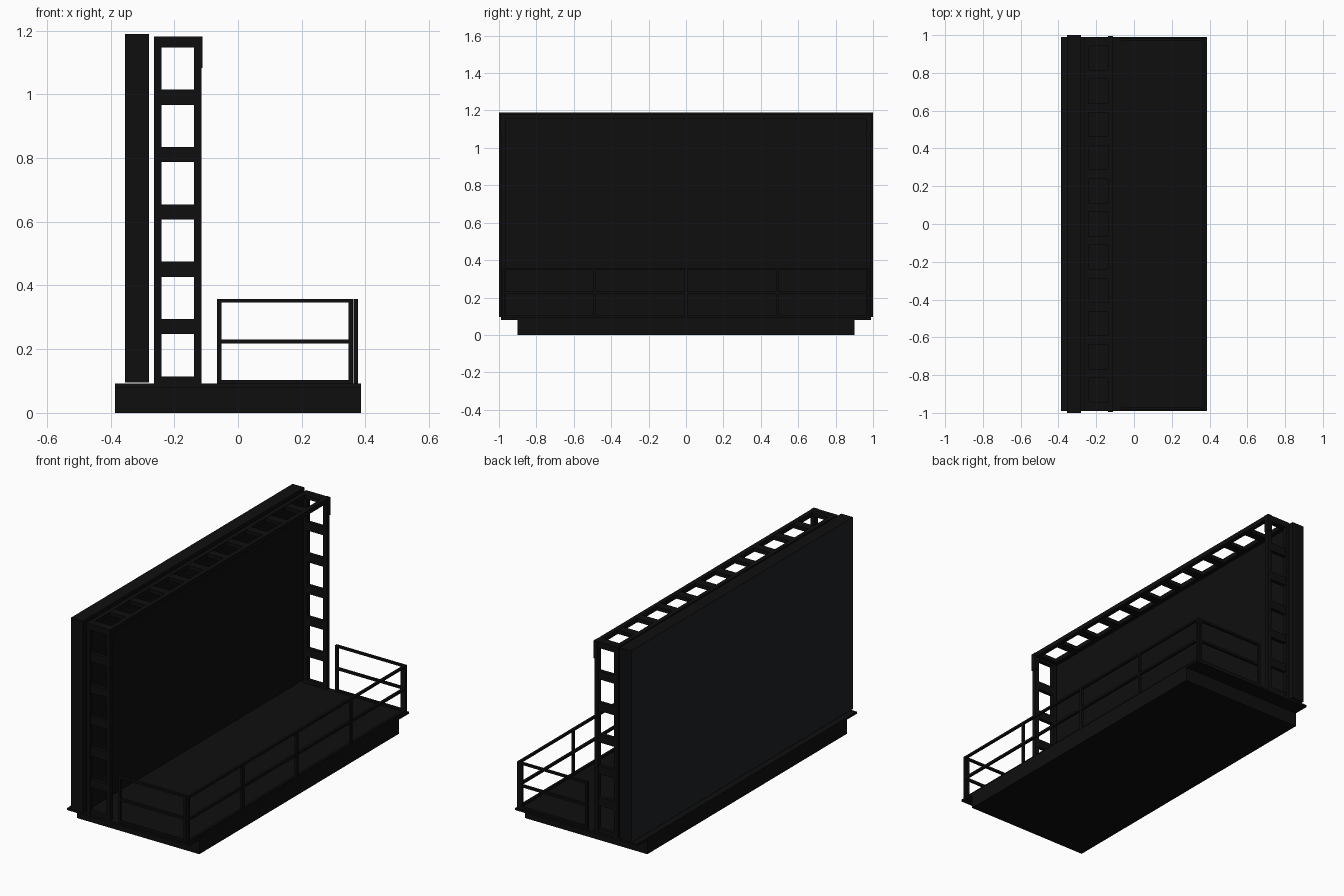
import bpy
import bmesh
from mathutils import Matrix, Vector

if "Cube" in bpy.data.objects:
    bpy.data.objects.remove(bpy.data.objects["Cube"])


def material(name, rgb):
    m = bpy.data.materials.new(name)
    m.diffuse_color = (*rgb, 1)
    m.use_nodes = True
    m.node_tree.nodes["Principled BSDF"].inputs["Base Color"].default_value = m.diffuse_color
    return m


BLACK = material("black metal", (0.0045, 0.0045, 0.0045))
SCREEN = material("dark slate screen", (0.012, 0.0148, 0.018))


def boxes(name, spans, mat=BLACK):
    """One object made of boxes given as (x0, x1, y0, y1, z0, z1)."""
    bm = bmesh.new()
    for x0, x1, y0, y1, z0, z1 in spans:
        centre = Vector((x0 + x1, y0 + y1, z0 + z1)) / 2
        size = Matrix.Diagonal((x1 - x0, y1 - y0, z1 - z0, 1))
        bmesh.ops.create_cube(bm, size=1, matrix=Matrix.Translation(centre) @ size)
    me = bpy.data.meshes.new(name)
    bm.to_mesh(me)
    bm.free()
    me.materials.append(mat)
    ob = bpy.data.objects.new(name, me)
    bpy.context.collection.objects.link(ob)
    return ob


def both_ends(x0, x1, y0, y1, z0, z1):
    """A box span and its mirror image across y."""
    return [(x0, x1, y0, y1, z0, z1), (x0, x1, -y1, -y0, z0, z1)]


# Base block and overhanging deck
boxes("base", [(-0.386, 0.386, -0.9, 0.9, 0, 0.08)])
boxes("deck", [(-0.386, 0.386, -0.99, 0.99, 0.08, 0.092)])

# Display panel: black housing, slate face on the -x side
panel = boxes("display_panel", [(-0.355, -0.28, -1, 1, 0.096, 1.19)])
panel.data.materials.append(SCREEN)
for face in panel.data.polygons:
    face.material_index = 1 if face.normal.x < -0.5 else 0

# Ladder-style frame: uprights and rungs at both ends
XA, XB, TOP, BAR = -0.264, -0.113, 1.182, 0.025
STEP, RUNG = 0.18, 0.048
frame = []
for x in (XA, XB - BAR):
    frame += both_ends(x, x + BAR - 0.001, 0.965, 0.99, 0.09, TOP)
for i in range(6):
    z = 0.091 + i * STEP
    frame += both_ends(XA + 0.02, XB - 0.02, 0.967, 0.988,
                       max(z - RUNG / 2, 0.09), z + RUNG / 2)
boxes("frame_ends", frame)

# Frame across the top, with small corner brackets
top = [(x, x + BAR, -0.99, 0.99, TOP - 0.025, TOP) for x in (XA, XB - BAR)]
for i in range(12):
    y = -0.966 + i * 1.932 / 11
    top.append((XA + 0.02, XB - 0.02, y - RUNG / 2, y + RUNG / 2, TOP - 0.023, TOP - 0.001))
top += both_ends(XA, XB, 0.965, 0.991, TOP - 0.035, TOP)
boxes("frame_top", top)
boxes("corner_brackets", both_ends(XB - BAR, XB + 0.002, 0.963, 0.994, TOP - 0.1, TOP))

# Safety railing: long side and two returns
P = 0.014
LEVELS = [(0.092, 0.104), (0.218, 0.231), (0.346, 0.358)]
side = [(0.363, 0.377, -0.985, 0.985, a, b) for a, b in LEVELS]
for i in range(5):
    y = -0.978 + i * 0.489
    side.append((0.363, 0.377, y - P / 2, y + P / 2, 0.09, 0.358))
boxes("side_railing", side)

ends = []
for a, b in LEVELS:
    ends += both_ends(-0.066, 0.361, 0.971, 0.985, a, b)
for x in (-0.066, 0.347):
    ends += both_ends(x, x + P, 0.971, 0.985, 0.09, 0.358)
boxes("end_railings", ends)
